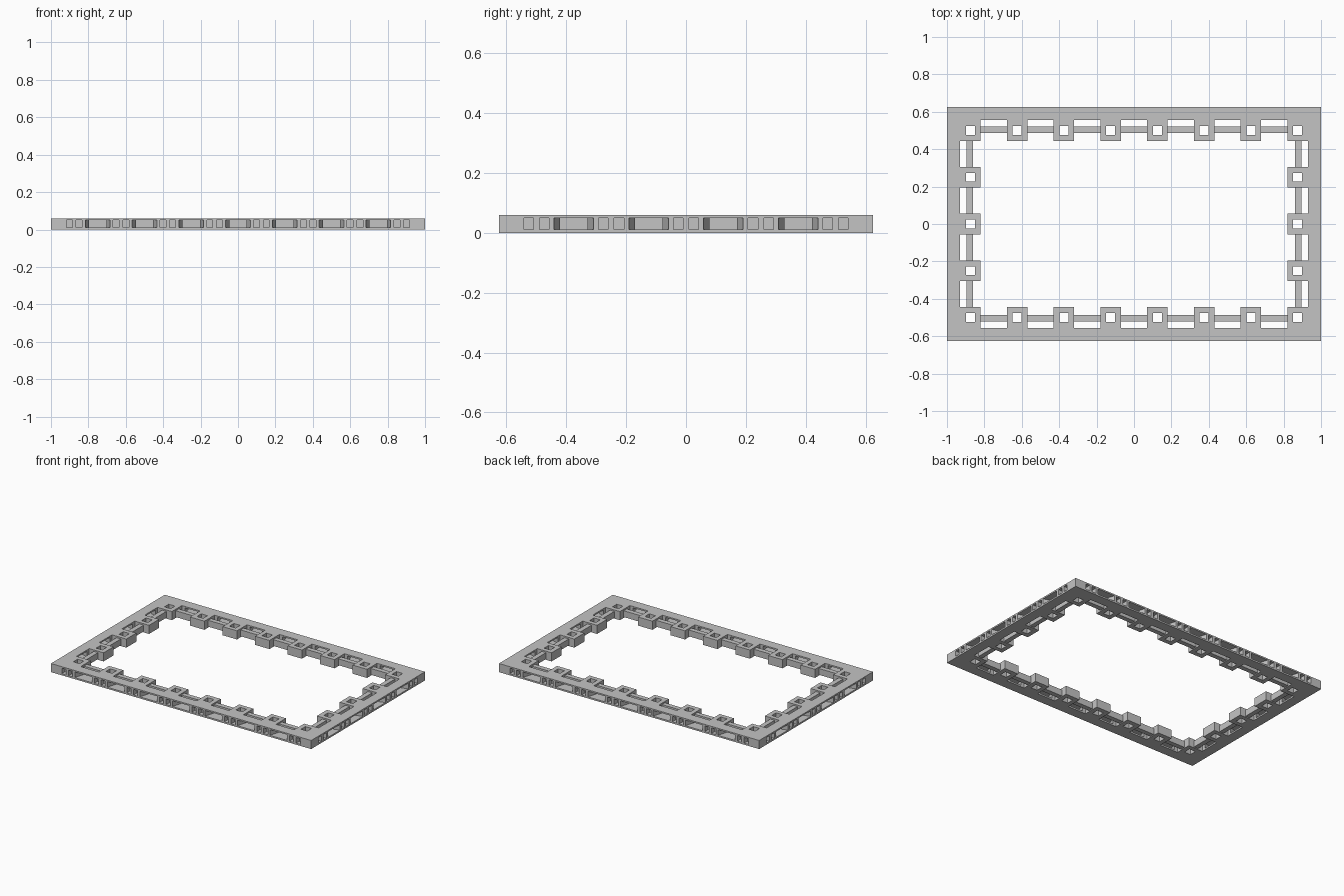
import bpy, bmesh
from math import pi
from mathutils import Matrix, Vector

cube = bpy.data.objects.get("Cube")
if cube:
    bpy.data.objects.remove(cube, do_unlink=True)

HX, HY, H = 1.0, 0.625, 0.06          # half length, half width, height
STEP, INSET = 0.25, 0.125             # post spacing, post distance from the edge
BLOCK, HOLE = 0.055, 0.024            # half sizes of post and its hole
BAND = INSET - BLOCK                  # width of the outer band
LOW, HIGH = 0.011, 0.05               # bottom and top of side openings
PORT = 0.066                          # half width of a side port
POCKET_IN, POCKET_OUT, POCKET_DEEP = 0.01, 0.042, 0.035

grey = bpy.data.materials.new("plain grey")
grey.use_nodes = True
grey.diffuse_color = (0.55, 0.55, 0.55, 1)
grey.node_tree.nodes["Principled BSDF"].inputs["Base Color"].default_value = grey.diffuse_color


def finish(bm, name):
    bmesh.ops.recalc_face_normals(bm, faces=bm.faces)
    mesh = bpy.data.meshes.new(name)
    bm.to_mesh(mesh)
    bm.free()
    mesh.materials.append(grey)
    obj = bpy.data.objects.new(name, mesh)
    bpy.context.collection.objects.link(obj)


def prism(bm, frame, plan, z0, z1):
    """Extrude a plan of (position along wall, depth from edge) points."""
    low, high = [[bm.verts.new(frame @ Vector((x, -d, z))) for x, d in plan] for z in (z0, z1)]
    bm.faces.new(low)
    bm.faces.new(high)
    for i in range(len(plan)):
        bm.faces.new((low[i - 1], low[i], high[i], high[i - 1]))


def post_centres(half):
    return [-half + INSET + STEP * i for i in range(round(2 * half / STEP))]


def off_post(depth):
    """Distance to the nearest post centre line."""
    return abs((depth - INSET + STEP / 2) % STEP - STEP / 2)


def solid(p):
    """True inside the frame: band, posts, holes, ports and pockets."""
    x, y, z = p
    dx, dy = HX - abs(x), HY - abs(y)
    depth = min(dx, dy)
    if depth < 0 or depth > INSET + BLOCK or not 0 < z < H:
        return False
    ox, oy = off_post(dx), off_post(dy)
    if depth > BAND:
        return HOLE < max(ox, oy) < BLOCK
    if not LOW < z < HIGH:
        return True
    along = oy if dx < dy else ox
    port = along > STEP / 2 - PORT and max(dx, dy) > INSET
    pocket = depth < POCKET_DEEP and POCKET_IN < along < POCKET_OUT
    return not (port or pocket)


def grid_lines(half):
    lines = {-half, half, POCKET_DEEP - half, half - POCKET_DEEP}
    for c in post_centres(half):
        for o in (BLOCK, HOLE, POCKET_IN, POCKET_OUT, STEP / 2 - PORT):
            lines |= {round(c - o, 4), round(c + o, 4)}
    return sorted(lines)


# Frame base: outer skin of all solid cells between the grid lines
axes = [grid_lines(HX), grid_lines(HY), [0, LOW, HIGH, H]]
mids = [[-9] + [(a + b) / 2 for a, b in zip(ax, ax[1:])] + [9] for ax in axes]
filled = {(i, j, k)
          for i, x in enumerate(mids[0]) for j, y in enumerate(mids[1])
          for k, z in enumerate(mids[2]) if solid((x, y, z))}
bm = bmesh.new()
verts = {}


def corner(index):
    key = tuple(index)
    if key not in verts:
        verts[key] = bm.verts.new([ax[i] for ax, i in zip(axes, key)])
    return verts[key]


for cell in sorted(filled):
    for axis in range(3):
        u, v = (axis + 1) % 3, (axis + 2) % 3
        for side in (0, 1):
            other = list(cell)
            other[axis] += 2 * side - 1
            if tuple(other) in filled:
                continue
            quad = []
            for du, dv in ((0, 0), (1, 0), (1, 1), (0, 1)):
                index = [c - 1 for c in cell]
                index[axis] += side
                index[u] += du
                index[v] += dv
                quad.append(corner(index))
            bm.faces.new(quad if side else quad[::-1])
bmesh.ops.dissolve_limit(bm, angle_limit=0.01, verts=bm.verts, edges=bm.edges)
finish(bm, "frame_base")

# Rails between posts and slanted cheeks inside the ports, wall by wall
rails, cheeks = bmesh.new(), bmesh.new()
for turn in range(4):
    half, out = (HX, HY) if turn % 2 == 0 else (HY, HX)
    frame = Matrix.Rotation(turn * pi / 2, 4, "Z") @ Matrix.Translation((0, out, 0))
    for post in post_centres(half)[:-1]:
        c = post + STEP / 2
        r = STEP / 2 - BLOCK + 0.01
        prism(rails, frame, [(c - r, 0.105), (c + r, 0.105), (c + r, 0.138), (c - r, 0.138)],
              0.006, HIGH)
        for s in (-1, 1):
            prism(cheeks, frame, [(c + s * PORT, 0.004), (c + s * PORT, BAND),
                                  (c + s * (PORT - 0.02), BAND)], LOW, HIGH)
finish(rails, "inner_rails")
finish(cheeks, "port_cheeks")
